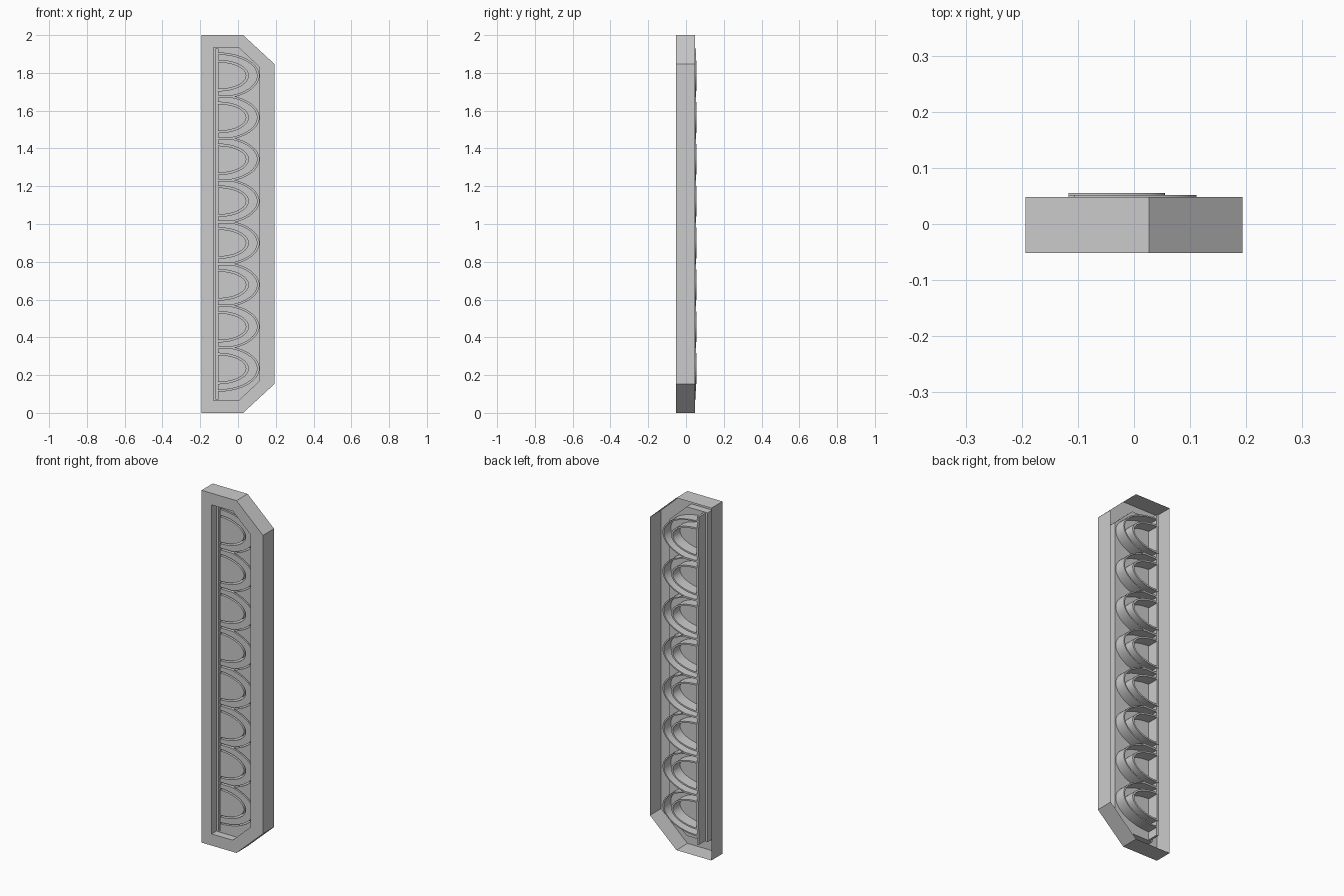
import bpy
import bmesh
import math
from mathutils import Vector
from mathutils.geometry import tessellate_polygon

cube = bpy.data.objects.get("Cube")
if cube:
    bpy.data.objects.remove(cube)

# One plain grey for everything
grey = bpy.data.materials.new("plain grey")
grey.use_nodes = True
grey.diffuse_color = (0.6, 0.6, 0.6, 1)
grey.node_tree.nodes["Principled BSDF"].inputs["Base Color"].default_value = grey.diffuse_color

# Depths, front to back
FRONT, PANEL, REAR, GROOVE, LOOP = -0.052, -0.01, 0.048, 0.052, 0.055
# Cup layout
COUNT, FIRST, PITCH = 8, 0.235, 0.2215
SLOT, LEFT = -0.117, -0.105
SEGMENTS = 32


def fill(bm, loops, y):
    """Flat face region at depth y; loops after the first are holes."""
    points = [Vector((x, z, 0)) for loop in loops for x, z in loop]
    verts = [bm.verts.new((p.x, y, p.y)) for p in points]
    for tri in tessellate_polygon([[Vector((x, z, 0)) for x, z in loop] for loop in loops]):
        a, b, c = (points[i] for i in tri)
        order = tri if (b - a).cross(c - a).z > 0 else tri[::-1]
        if (b - a).cross(c - a).length > 1e-10:
            bm.faces.new([verts[i] for i in order])


def wall(bm, loop, y0, y1, outward=False):
    """Walls along a closed loop from depth y0 to y1."""
    near = [bm.verts.new((x, y0, z)) for x, z in loop]
    far = [bm.verts.new((x, y1, z)) for x, z in loop]
    for i in range(len(loop)):
        j = (i + 1) % len(loop)
        quad = [near[i], near[j], far[j], far[i]]
        bm.faces.new(quad[::-1] if outward else quad)


def finish(bm, name):
    bmesh.ops.remove_doubles(bm, verts=bm.verts, dist=1e-5)
    mesh = bpy.data.meshes.new(name)
    bm.to_mesh(mesh)
    bm.free()
    mesh.materials.append(grey)
    obj = bpy.data.objects.new(name, mesh)
    bpy.context.collection.objects.link(obj)
    bpy.ops.object.select_all(action='DESELECT')
    obj.select_set(True)
    bpy.context.view_layer.objects.active = obj
    bpy.ops.object.shade_smooth_by_angle(angle=math.radians(30))


def arc(cz, a, b, low=1, high=1):
    """Half ellipse bulging to +x, bottom to top, kept within low and high."""
    pts = []
    for i in range(SEGMENTS + 1):
        t = math.pi * (i / SEGMENTS - 0.5)
        dz = b * math.sin(t)
        x = LEFT + a * math.cos(t)
        if -low < dz < high:
            pts.append((x, cz + dz))
    # Straight ends where the curve was clipped
    for limit, sign in ((low, -1), (high, 1)):
        if limit < b:
            x = LEFT + a * math.sqrt(1 - (limit / b) ** 2)
            z = cz + sign * limit
            ends = [(LEFT, z), (x, z)]
            pts = ends + pts if sign < 0 else pts + ends[::-1]
    return pts


def chamfered(left, mid, right, z0, cut):
    half = [(left, z0), (mid, z0), (right, cut)]
    return half + [(x, 2 - z) for x, z in reversed(half)]


outer = chamfered(-0.193, 0.027, 0.193, 0, 0.153)
opening = chamfered(-0.129, 0.003, 0.115, 0.066, 0.17)

# Outlines of the scalloped groove and the pieces standing inside it
scallop = [(SLOT, 0.07), (LEFT, 0.07)]
crescents, islands, loops = [], [], []
for i in range(COUNT):
    cz = FIRST + i * PITCH
    low = 1 if i == 0 else PITCH / 2
    high = 1 if i == COUNT - 1 else PITCH / 2
    edge = arc(cz, 0.216, 0.12, low, high)
    if i > 0:
        edge = edge[2:]
    if i < COUNT - 1:
        edge = edge[:-1]
    scallop += edge
    ring_edge = arc(cz, 0.208, 0.113, low - 0.005, high - 0.005)
    loop_edge = arc(cz, 0.16, 0.081)
    crescents.append(ring_edge + loop_edge[::-1])
    islands.append(arc(cz, 0.149, 0.072))
    loops.append([(SLOT, cz - 0.081)] + loop_edge + [(SLOT, cz + 0.081)])
scallop += [(LEFT, 1.93), (SLOT, 1.93)]

# Open-backed frame
bm = bmesh.new()
fill(bm, [outer, opening], FRONT)
wall(bm, outer, FRONT, REAR, outward=True)
wall(bm, opening, FRONT, PANEL)
finish(bm, "frame")

# Recessed panel around the cups
bm = bmesh.new()
fill(bm, [opening, scallop], PANEL)
wall(bm, scallop, PANEL, GROOVE)
fill(bm, [scallop] + crescents + islands, GROOVE)
finish(bm, "scalloped_panel")

# Crescents, cup floors and the deeper groove behind each cup
for i, (crescent, island, loop) in enumerate(zip(crescents, islands, loops)):
    bm = bmesh.new()
    fill(bm, [crescent], PANEL)
    wall(bm, crescent, PANEL, GROOVE, outward=True)
    finish(bm, f"crescent_{i + 1}")

    bm = bmesh.new()
    fill(bm, [island], PANEL)
    wall(bm, island, PANEL, LOOP, outward=True)
    finish(bm, f"cup_floor_{i + 1}")

    bm = bmesh.new()
    fill(bm, [loop, island], LOOP)
    wall(bm, loop, GROOVE, LOOP)
    finish(bm, f"cup_groove_{i + 1}")
